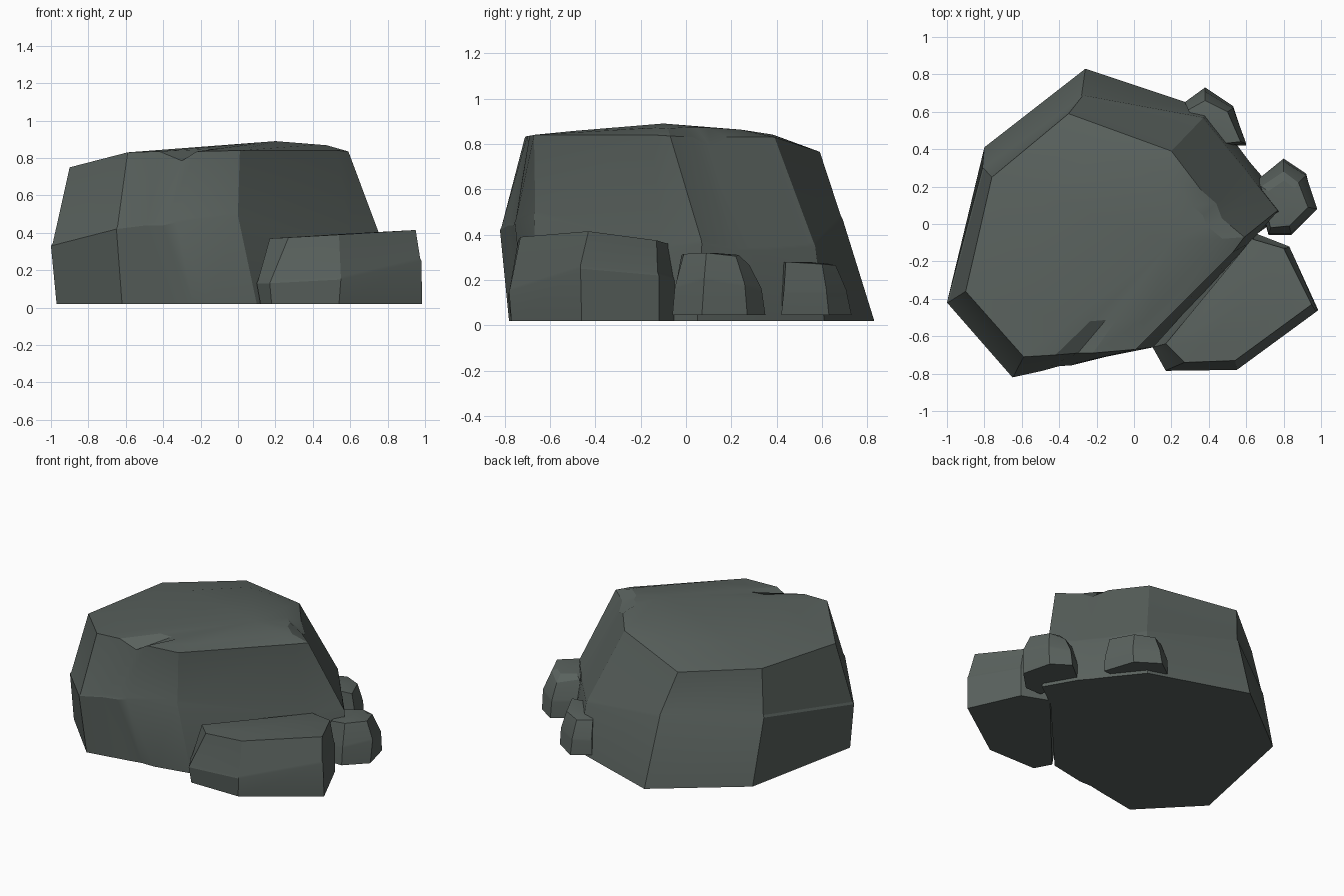
import bpy, bmesh
from mathutils import Vector

def loft_rock(name, base_z, columns, crown, ledge=0.985, inner=0.3, color=(0.10, 0.12, 0.11, 1)):
    """Each column: base xy, bedding-line xyz, rim xyz. The crown point closes the top."""
    bm = bmesh.new()
    crown = Vector(crown)
    n = len(columns)
    mids = [Vector(c[2:5]) for c in columns]
    centre = sum(mids, Vector()) / n
    rings = [[], [], [], [], []]
    for c, mid in zip(columns, mids):
        rim = Vector(c[5:8])
        step = centre + (mid - centre) * ledge      # small ledge above the bedding line
        step.z = mid.z + 0.015
        dome = rim.lerp(crown, inner)
        dome.z = max(dome.z, crown.z - 0.055 * (rim - crown).length)
        for ring, p in zip(rings, (Vector((c[0], c[1], base_z)), mid, step, rim, dome)):
            ring.append(bm.verts.new(p))
    for lo, hi in zip(rings, rings[1:]):
        for i in range(n):
            j = (i + 1) % n
            bm.faces.new((lo[i], lo[j], hi[j], hi[i]))
    top = bm.verts.new(crown)
    for i in range(n):
        bm.faces.new((rings[-1][i], rings[-1][(i + 1) % n], top))
    bm.faces.new(list(reversed(rings[0])))
    bmesh.ops.recalc_face_normals(bm, faces=bm.faces)
    mesh = bpy.data.meshes.new(name)
    bm.to_mesh(mesh)
    bm.free()
    obj = bpy.data.objects.new(name, mesh)
    bpy.context.collection.objects.link(obj)
    mesh.materials.append(stone)
    bpy.context.view_layer.objects.active = obj
    obj.select_set(True)
    bpy.ops.object.shade_smooth_by_angle(angle=0.35)
    obj.select_set(False)

stone = bpy.data.materials.new("stone")
stone.diffuse_color = (0.10, 0.12, 0.11, 1)

# Large boulder, with chipped notches on the front and right rim
loft_rock("main_boulder", 0.02, [
    (-0.97, -0.42, -1.00, -0.42, 0.33, -0.90, -0.36, 0.75),
    (-0.62, -0.78, -0.65, -0.82, 0.42, -0.59, -0.71, 0.83),
    (-0.34, -0.73, -0.49, -0.785, 0.44, -0.42, -0.70, 0.835),
    (-0.24, -0.71, -0.40, -0.76, 0.44, -0.30, -0.69, 0.785),
    (-0.15, -0.71, -0.33, -0.755, 0.455, -0.22, -0.69, 0.835),
    (0.10, -0.66, 0.00, -0.67, 0.49, 0.01, -0.67, 0.84),
    (0.62, -0.08, 0.61, -0.11, 0.34, 0.53, -0.15, 0.84),
    (0.80, 0.05, 0.77, 0.07, 0.36, 0.59, -0.07, 0.835),
    (0.68, 0.26, 0.66, 0.21, 0.33, 0.47, 0.03, 0.83),
    (0.62, 0.33, 0.60, 0.29, 0.33, 0.44, 0.11, 0.785),
    (0.56, 0.41, 0.54, 0.36, 0.33, 0.36, 0.18, 0.83),
    (0.40, 0.61, 0.37, 0.57, 0.35, 0.20, 0.39, 0.83),
    (-0.26, 0.83, -0.28, 0.69, 0.47, -0.35, 0.59, 0.765),
    (-0.80, 0.41, -0.81, 0.30, 0.46, -0.76, 0.25, 0.77),
], (0.2, -0.1, 0.89), ledge=0.99)

# Low slab leaning on the front right corner
loft_rock("front_slab", 0.02, [
    (0.12, -0.66, 0.10, -0.66, 0.13, 0.17, -0.64, 0.37),
    (0.18, -0.77, 0.17, -0.785, 0.13, 0.27, -0.74, 0.375),
    (0.54, -0.77, 0.55, -0.78, 0.15, 0.54, -0.73, 0.39),
    (0.985, -0.46, 0.98, -0.465, 0.25, 0.95, -0.43, 0.415),
    (0.83, -0.12, 0.83, -0.12, 0.22, 0.80, -0.13, 0.375),
    (0.65, -0.05, 0.65, -0.05, 0.20, 0.63, -0.08, 0.36),
], (0.58, -0.42, 0.395))

# Small stones along the right and back right foot
loft_rock("right_stone", 0.045, [
    (0.72, -0.06, 0.72, -0.05, 0.15, 0.73, -0.02, 0.31),
    (0.84, -0.06, 0.84, -0.05, 0.16, 0.83, -0.01, 0.315),
    (0.97, 0.07, 0.98, 0.08, 0.20, 0.93, 0.09, 0.32),
    (0.92, 0.27, 0.92, 0.26, 0.17, 0.88, 0.22, 0.305),
    (0.80, 0.35, 0.80, 0.335, 0.15, 0.80, 0.28, 0.265),
    (0.64, 0.22, 0.64, 0.22, 0.15, 0.68, 0.20, 0.29),
], (0.81, 0.12, 0.32))
loft_rock("back_stone", 0.045, [
    (0.50, 0.42, 0.50, 0.42, 0.13, 0.48, 0.43, 0.28),
    (0.60, 0.42, 0.60, 0.43, 0.14, 0.57, 0.44, 0.28),
    (0.53, 0.63, 0.53, 0.62, 0.14, 0.50, 0.60, 0.27),
    (0.38, 0.73, 0.38, 0.71, 0.14, 0.38, 0.66, 0.265),
    (0.27, 0.65, 0.27, 0.65, 0.14, 0.29, 0.61, 0.27),
    (0.35, 0.50, 0.35, 0.50, 0.14, 0.35, 0.50, 0.28),
], (0.44, 0.54, 0.28))
